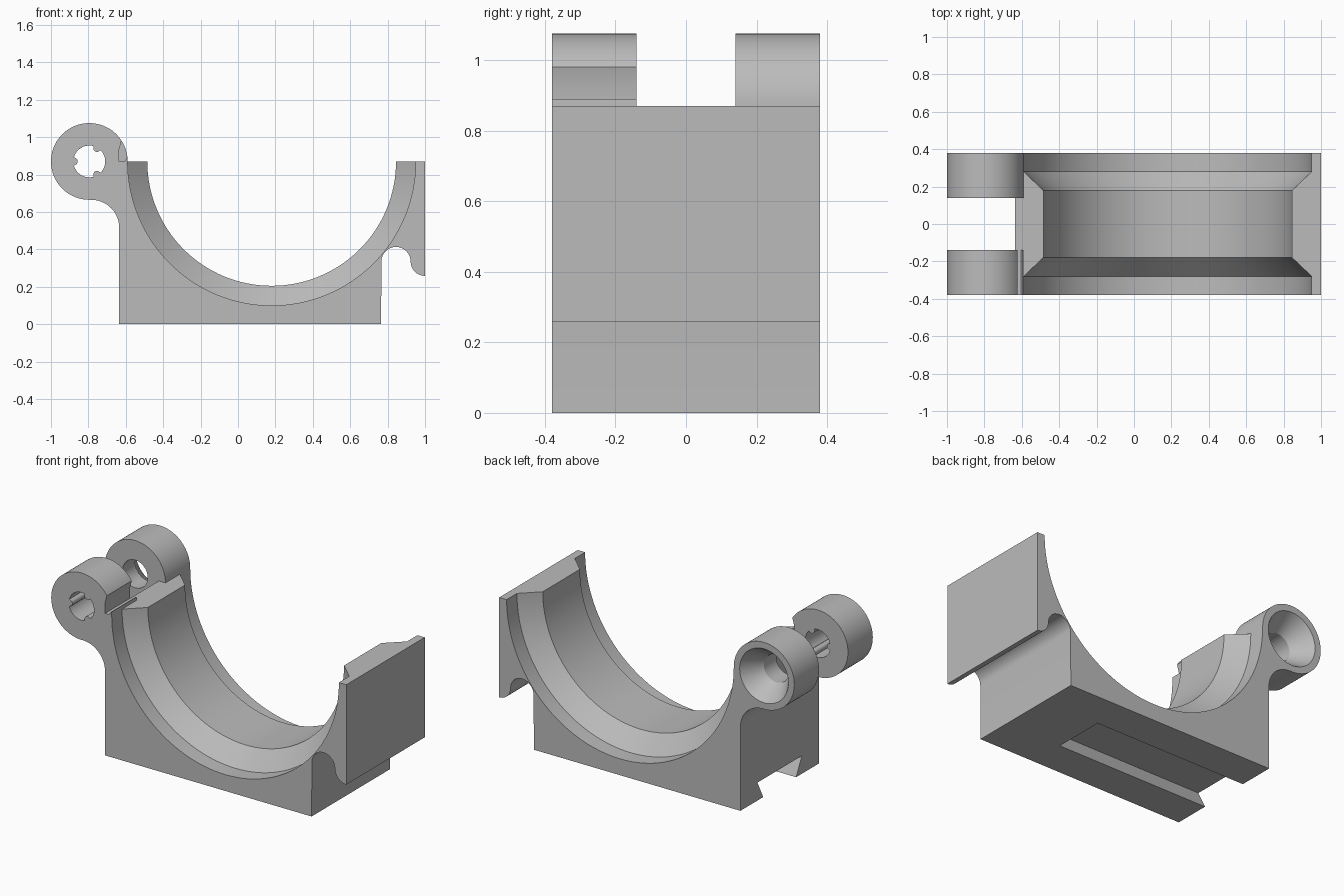
import bpy, bmesh, math
from mathutils import Vector

cube = bpy.data.objects.get("Cube")
if cube:
    bpy.data.objects.remove(cube, do_unlink=True)

HALF = 0.38                 # half depth of the bracket
TOP = 0.87                  # height of the split plane
LEFT = -0.635               # x of the wall on the hinge side
BORE = (0.18, TOP)
PIN = (-0.795, TOP)

grey = bpy.data.materials.new("mid_grey")
grey.use_nodes = True
grey.diffuse_color = (0.5, 0.5, 0.5, 1)
grey.node_tree.nodes["Principled BSDF"].inputs["Base Color"].default_value = (0.5, 0.5, 0.5, 1)


def arc(centre, r, start, end, n=16):
    """Points on an arc in the xz plane, angles in degrees."""
    out = []
    for i in range(n + 1):
        a = math.radians(start + (end - start) * i / n)
        out.append((centre[0] + r * math.cos(a), centre[1] + r * math.sin(a)))
    return out


def finish(name, bm):
    bmesh.ops.recalc_face_normals(bm, faces=bm.faces)
    mesh = bpy.data.meshes.new(name)
    bm.to_mesh(mesh)
    bm.free()
    mesh.materials.append(grey)
    ob = bpy.data.objects.new(name, mesh)
    bpy.context.collection.objects.link(ob)
    return ob


def prism(name, outline, y0, y1):
    """Extrude an xz outline along y."""
    bm = bmesh.new()
    face = bm.faces.new([bm.verts.new((x, y0, z)) for x, z in outline])
    ext = bmesh.ops.extrude_face_region(bm, geom=[face])
    moved = [v for v in ext["geom"] if isinstance(v, bmesh.types.BMVert)]
    bmesh.ops.translate(bm, verts=moved, vec=(0, y1 - y0, 0))
    return finish(name, bm)


def lathe(name, centre, profile, n=96):
    """Solid of (y, radius) rings around an axis parallel to y."""
    bm = bmesh.new()
    rings = []
    for y, r in profile:
        pts = arc(centre, r, 0, 360, n)[:-1]
        rings.append([bm.verts.new((x, y, z)) for x, z in pts])
    for a, b in zip(rings, rings[1:]):
        for i in range(n):
            j = (i + 1) % n
            bm.faces.new((a[i], a[j], b[j], b[i]))
    bm.faces.new(rings[0])
    bm.faces.new(rings[-1])
    return finish(name, bm)


def combine(target, other, operation):
    mod = target.modifiers.new(operation, "BOOLEAN")
    mod.operation = operation
    mod.solver = "EXACT"
    mod.object = other
    bpy.context.view_layer.objects.active = target
    bpy.ops.object.modifier_apply(modifier=mod.name)
    bpy.data.objects.remove(other, do_unlink=True)


# Saddle block with the snap hook on the +x side
outline = [(LEFT, 0), (0.765, 0)]
outline += arc((0.845, 0.335), 0.078, 180, 0)
outline += arc((1.0, 0.335), 0.077, 180, 270, 10)
outline += [(1.0, TOP), (LEFT, TOP)]
bracket = prism("clamp_bracket", outline, -HALF, HALF)

# Two hinge ears, each a barrel blended into the wall
ear = arc((-0.785, 0.515), 0.15, 0, 88, 14)
ear += arc(PIN, 0.205, -90, -360, 60)
ear += [(-0.56, 0.515)]
for side in (-1, 1):
    combine(bracket, prism("hinge_ear", ear, side * 0.14, side * HALF), "UNION")

# Stepped bore with tapered shoulders
steps = [(0.5, 0.77), (0.28, 0.77), (0.18, 0.665)]
profile = [(-y, r) for y, r in steps] + [(y, r) for y, r in reversed(steps)]
combine(bracket, lathe("bore_cutter", BORE, profile, 128), "DIFFERENCE")

# Keyed hole in the front ear: a circle with three round ribs
keyed = []
for i in range(144):
    a = math.tau * i / 144
    d = Vector((math.cos(a), math.sin(a)))
    r = 0.085
    for k in (60, 180, 300):
        c = Vector((math.cos(math.radians(k)), math.sin(math.radians(k)))) * 0.083
        along = d.dot(c)
        gap = 0.021 ** 2 - (c.length_squared - along ** 2)
        if along > 0 and gap > 0:
            r = min(r, along - math.sqrt(gap))
    keyed.append((PIN[0] + r * d.x, PIN[1] + r * d.y))
combine(bracket, prism("keyed_hole_cutter", keyed, -0.5, 0), "DIFFERENCE")

# Countersunk hole in the back ear
sink = [(0, 0.085), (0.26, 0.085), (HALF, 0.165), (0.42, 0.165)]
combine(bracket, lathe("countersink_cutter", PIN, sink, 64), "DIFFERENCE")

# Stop notch on the front ear, leaving a small lip
notch = [(LEFT, TOP), (-0.605, TOP), (-0.595, 0.89), (-0.56, 0.89),
         (-0.56, 0.985), (-0.622, 0.985), (LEFT, 0.935)]
combine(bracket, prism("notch_cutter", notch, -0.5, -0.1), "DIFFERENCE")

# Dovetail slot under the base, open at the hinge side
bm = bmesh.new()
section = [(-0.144, -0.03), (0.144, -0.03), (0.215, 0.11), (-0.215, 0.11)]
ends = [[bm.verts.new((x, y, z)) for y, z in section] for x in (-0.8, 0.39)]
for cap in ends:
    bm.faces.new(cap)
for i in range(4):
    j = (i + 1) % 4
    bm.faces.new((ends[0][i], ends[0][j], ends[1][j], ends[1][i]))
combine(bracket, finish("slot_cutter", bm), "DIFFERENCE")

# Smooth curved faces, keep the edges crisp
bpy.ops.object.select_all(action="DESELECT")
bracket.select_set(True)
bpy.context.view_layer.objects.active = bracket
bpy.ops.object.shade_smooth_by_angle(angle=math.radians(25))
